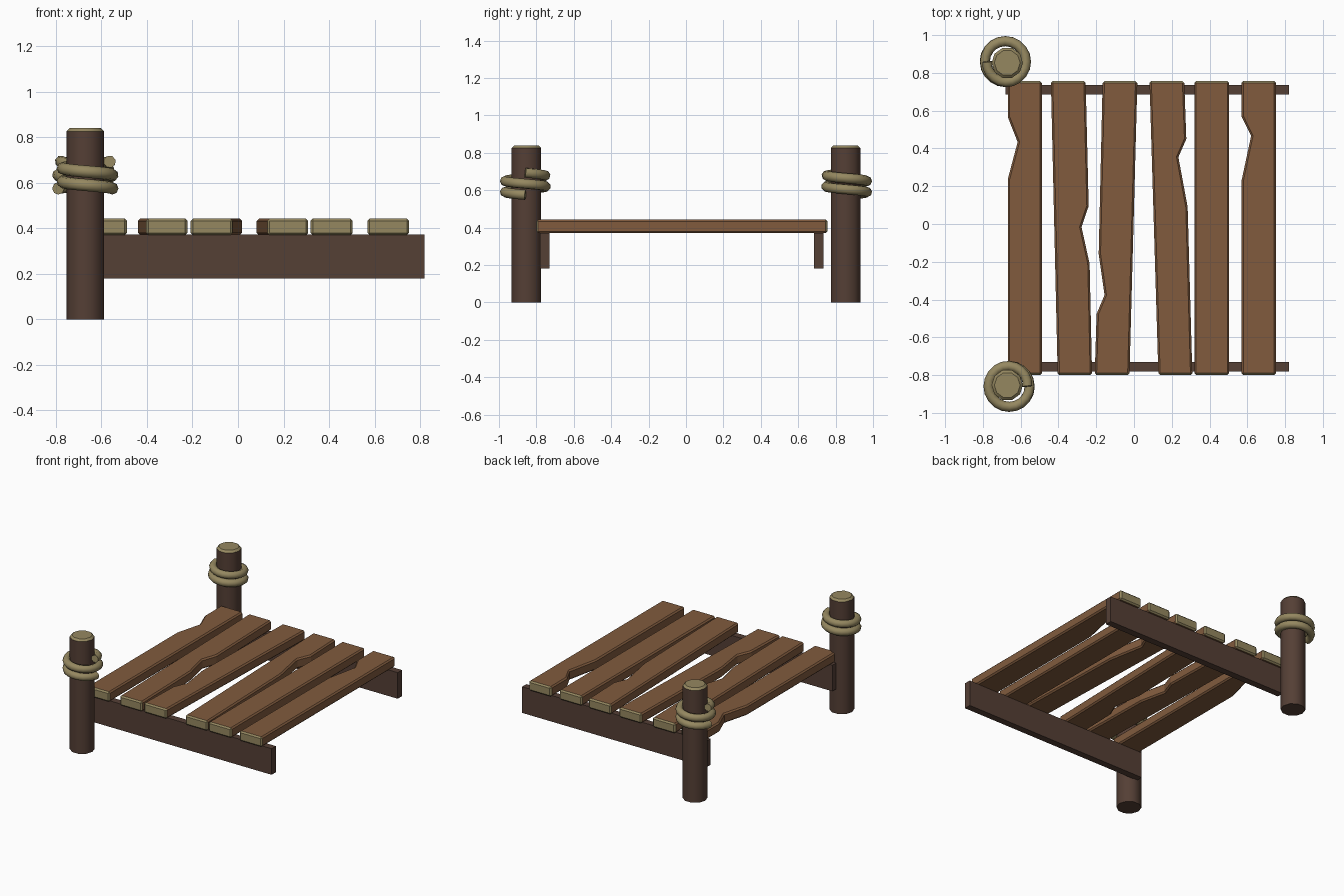
import bpy, bmesh, math

if "Cube" in bpy.data.objects:
    bpy.data.objects.remove(bpy.data.objects["Cube"])


def material(name, rgb):
    m = bpy.data.materials.new(name)
    m.diffuse_color = (*rgb, 1)
    m.use_nodes = True
    m.node_tree.nodes["Principled BSDF"].inputs["Base Color"].default_value = m.diffuse_color
    return m


PLANK = material("plank brown", (0.22, 0.105, 0.048))
DARK = material("dark wood", (0.09, 0.05, 0.036))
TAN = material("tan end grain and rope", (0.30, 0.245, 0.117))


def finish(bm, name, mats):
    bmesh.ops.recalc_face_normals(bm, faces=bm.faces)
    me = bpy.data.meshes.new(name)
    bm.to_mesh(me)
    bm.free()
    for m in mats:
        me.materials.append(m)
    ob = bpy.data.objects.new(name, me)
    bpy.context.collection.objects.link(ob)
    return ob


def smooth(ob, angle=50):
    bpy.ops.object.select_all(action='DESELECT')
    ob.select_set(True)
    bpy.context.view_layer.objects.active = ob
    bpy.ops.object.shade_smooth_by_angle(angle=math.radians(angle))


def prism(outline, z0, z1):
    bm = bmesh.new()
    face = bm.faces.new([bm.verts.new((x, y, z0)) for x, y in outline])
    ext = bmesh.ops.extrude_face_region(bm, geom=[face], use_keep_orig=True)
    for v in ext["geom"]:
        if isinstance(v, bmesh.types.BMVert):
            v.co.z = z1
    bmesh.ops.recalc_face_normals(bm, faces=bm.faces)
    return bm


# deck planks: each has four corners plus an optional chipped notch on one side
Y0, Y1 = -0.80, 0.757
# back-left x, back-right x, front-right x, front-left x, right notch, left notch (front to back)
planks = [
    (-0.668, -0.488, -0.488, -0.668, [], [(-0.668, 0.238), (-0.616, 0.434), (-0.668, 0.566)]),
    (-0.440, -0.256, -0.222, -0.404, [(-0.240, 0.095), (-0.278, -0.016), (-0.235, -0.21)], []),
    (-0.166, 0.018, -0.024, -0.208, [], [(-0.198, -0.476), (-0.156, -0.376), (-0.187, -0.158)]),
    (0.082, 0.266, 0.309, 0.129, [(0.277, 0.45), (0.235, 0.354), (0.284, 0.09)], []),
    (0.319, 0.504, 0.504, 0.319, [], []),
    (0.569, 0.752, 0.752, 0.569, [], [(0.570, 0.233), (0.620, 0.466), (0.569, 0.57)]),
]
for i, (bl, br, fr, fl, right, left) in enumerate(planks):
    outline = [(bl, Y1), (br, Y1), *right, (fr, Y0), (fl, Y0), *left]
    bm = prism(outline, 0.37, 0.443)
    edges = [e for e in bm.edges if e.calc_face_angle() > 0.9]
    bmesh.ops.bevel(bm, geom=edges, offset=0.01, segments=1, affect='EDGES')
    bm.normal_update()
    for f in bm.faces:  # sawn ends are tan
        if abs(f.normal.y) > 0.55 and (f.calc_center_median().y > Y1 - 0.02
                                       or f.calc_center_median().y < Y0 + 0.02):
            f.material_index = 1
    finish(bm, f"deck_plank_{i + 1}", [PLANK, TAN])

# two support beams under the deck
for name, y0, y1 in (("front_beam", -0.78, -0.73), ("back_beam", 0.685, 0.735)):
    bm = prism([(-0.68, y0), (0.82, y0), (0.82, y1), (-0.68, y1)], 0.18, 0.372)
    finish(bm, name, [DARK])

# mooring posts with rope coils
PX, R = -0.671, 0.083
for side, sy in (("front", -1), ("back", 1)):
    py = sy * 0.853
    n = 10
    ring = [(PX + R * math.cos(2 * math.pi * k / n), py + R * math.sin(2 * math.pi * k / n))
            for k in range(n)]
    bm = prism(ring, 0, 0.84)
    top = [e for e in bm.edges if all(v.co.z > 0.8 for v in e.verts)]
    bmesh.ops.bevel(bm, geom=top, offset=0.014, segments=1, affect='EDGES')
    for f in bm.faces:  # tan cut top
        if f.calc_center_median().z > 0.8:
            f.material_index = 1
    smooth(finish(bm, f"{side}_post", [DARK, TAN]), 40)

    # two-turn rising coil, the back one turned by half a turn
    cu = bpy.data.curves.new(f"{side}_rope", 'CURVE')
    cu.dimensions = '3D'
    cu.bevel_depth = 0.027
    cu.bevel_resolution = 2
    cu.use_fill_caps = True
    sp = cu.splines.new('POLY')
    steps = 40
    sp.points.add(steps)
    start = 0 if sy < 0 else math.pi
    for k in range(steps + 1):
        t = k / steps
        a = start - 4 * math.pi * t
        r = 0.109 - 0.012 * max(0, (t - 0.85) / 0.15)
        sp.points[k].co = (PX - sy * 0.010 + r * math.cos(a), py + sy * 0.006 + r * math.sin(a),
                           0.575 + 0.118 * t, 1)
    rope = bpy.data.objects.new(f"{side}_rope", cu)
    bpy.context.collection.objects.link(rope)
    cu.materials.append(TAN)
    bpy.ops.object.select_all(action='DESELECT')
    rope.select_set(True)
    bpy.context.view_layer.objects.active = rope
    bpy.ops.object.convert(target='MESH')
    smooth(bpy.context.view_layer.objects.active, 60)
